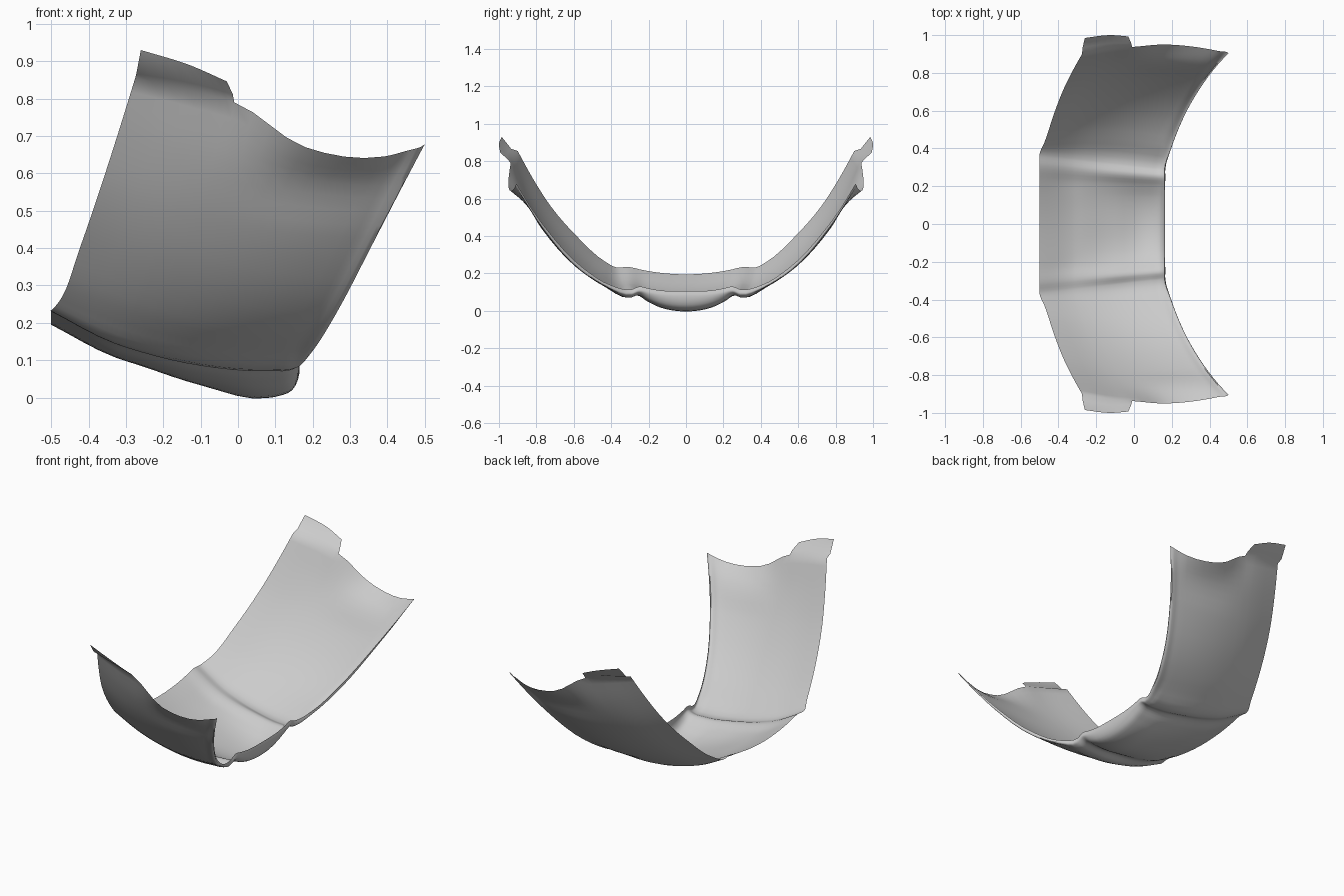
import bpy, bmesh
from mathutils import Vector

if "Cube" in bpy.data.objects:
    bpy.data.objects.remove(bpy.data.objects["Cube"], do_unlink=True)

STEPS = 4
SPREAD = [0, .25, .36, .6, .87, .94, 1]      # column positions across the strap


def smooth_line(pts, n):
    """Curve through all points, with tangents weighted by chord length."""
    d = [max((b - a).length, 1e-4) for a, b in zip(pts, pts[1:])]
    s = [(b - a) / k for a, b, k in zip(pts, pts[1:], d)]
    tan = [s[0]] + [(s[i] * d[i + 1] + s[i + 1] * d[i]) / (d[i] + d[i + 1])
                    for i in range(len(s) - 1)] + [s[-1]]
    out = []
    for i, k in enumerate(d):
        for j in range(n):
            t = j / n
            out.append(pts[i] * (2*t**3 - 3*t**2 + 1) + pts[i + 1] * (3*t**2 - 2*t**3)
                       + tan[i] * k * (t**3 - 2*t**2 + t) + tan[i + 1] * k * (t**3 - t**2))
    return out + [pts[-1]]


def chin_row(y_rear, y_front, heights):
    """Row across the moulded cup in the middle."""
    xs = [-.5, -.33, -.26, -.1, .09, .145, .165]
    row = [Vector((x, y_rear + (y_front - y_rear) * s, z))
           for x, s, z in zip(xs, SPREAD, heights)]
    return row + [row[-1] + Vector((-.004, 0, .025))]


def side_row(rear, front, bulge, lip):
    """Bowed row across a side panel, ending in a thin turned lip."""
    a, b = Vector(rear), Vector(front)
    row = [a.lerp(b, s) + Vector((0, .7, -.7)) * bulge * 4 * s * (1 - s) for s in SPREAD]
    return row + [row[-1] + Vector((-.3, -.7, .7)) * lip]


# Half of the strap, from the centre to the upper end
half = [
    chin_row(0, 0, [.195, .108, .085, .033, .0, .02, .08]),
    chin_row(.15, .14, [.205, .115, .092, .047, .023, .04, .085]),
    chin_row(.23, .2, [.218, .125, .105, .07, .053, .065, .095]),
    chin_row(.31, .25, [.235, .148, .128, .1, .083, .09, .105]),
    chin_row(.37, .29, [.232, .145, .122, .085, .071, .075, .09]),
    side_row((-.475, .43, .262), (.2, .41, .125), .05, .016),
    side_row((-.425, .58, .395), (.26, .56, .22), .05, .014),
    side_row((-.37, .72, .555), (.37, .75, .43), .05, .008),
    side_row((-.32, .82, .71), (.44, .84, .565), .05, .003),
]
end = [(-.275, .9, .855), (-.1, .93, .815), (-.01, .937, .79), (.18, .95, .67),
       (.39, .927, .645), (.45, .915, .66), (.499, .906, .677), (.5, .905, .678)]
half.append([Vector(p) for p in end])


def flip(p):
    return Vector((p.x, -p.y, p.z))


rows = [[flip(p) for p in r] for r in half[:0:-1]] + half

# Refine across, then along
rows = [smooth_line(r, STEPS) for r in rows]
columns = [smooth_line(list(c), STEPS) for c in zip(*rows)]
grid = [list(r) for r in zip(*columns)]

# Fastening tabs at both ends
tab_mid = [(-.272, .935, .867), (-.11, .957, .838), (-.014, .955, .812)]
tab_tip = [(-.26, .985, .93), (-.13, 1, .89), (-.03, .993, .846)]
tab = [grid[-1][:2 * STEPS + 1]]
tab += [smooth_line([Vector(p) for p in r], STEPS) for r in (tab_mid, tab_tip)]

bm = bmesh.new()


def add_grid(g):
    vs = [[bm.verts.new(p) for p in r] for r in g]
    for a, b in zip(vs, vs[1:]):
        for i in range(len(a) - 1):
            bm.faces.new((a[i], a[i + 1], b[i + 1], b[i]))


add_grid(grid)
add_grid(tab)
add_grid([[flip(p) for p in r] for r in tab[::-1]])
bmesh.ops.remove_doubles(bm, verts=bm.verts, dist=.0005)

mesh = bpy.data.meshes.new("chin_strap")
bm.to_mesh(mesh)
bm.free()
strap = bpy.data.objects.new("chin_strap", mesh)
bpy.context.collection.objects.link(strap)

# Plain grey finish
grey = bpy.data.materials.new("light_grey")
grey.use_nodes = True
colour = (.6, .6, .6, 1)
grey.diffuse_color = colour
grey.node_tree.nodes["Principled BSDF"].inputs["Base Color"].default_value = colour
mesh.materials.append(grey)

bpy.context.view_layer.objects.active = strap
strap.select_set(True)
bpy.ops.object.shade_smooth_by_angle(angle=.9)
